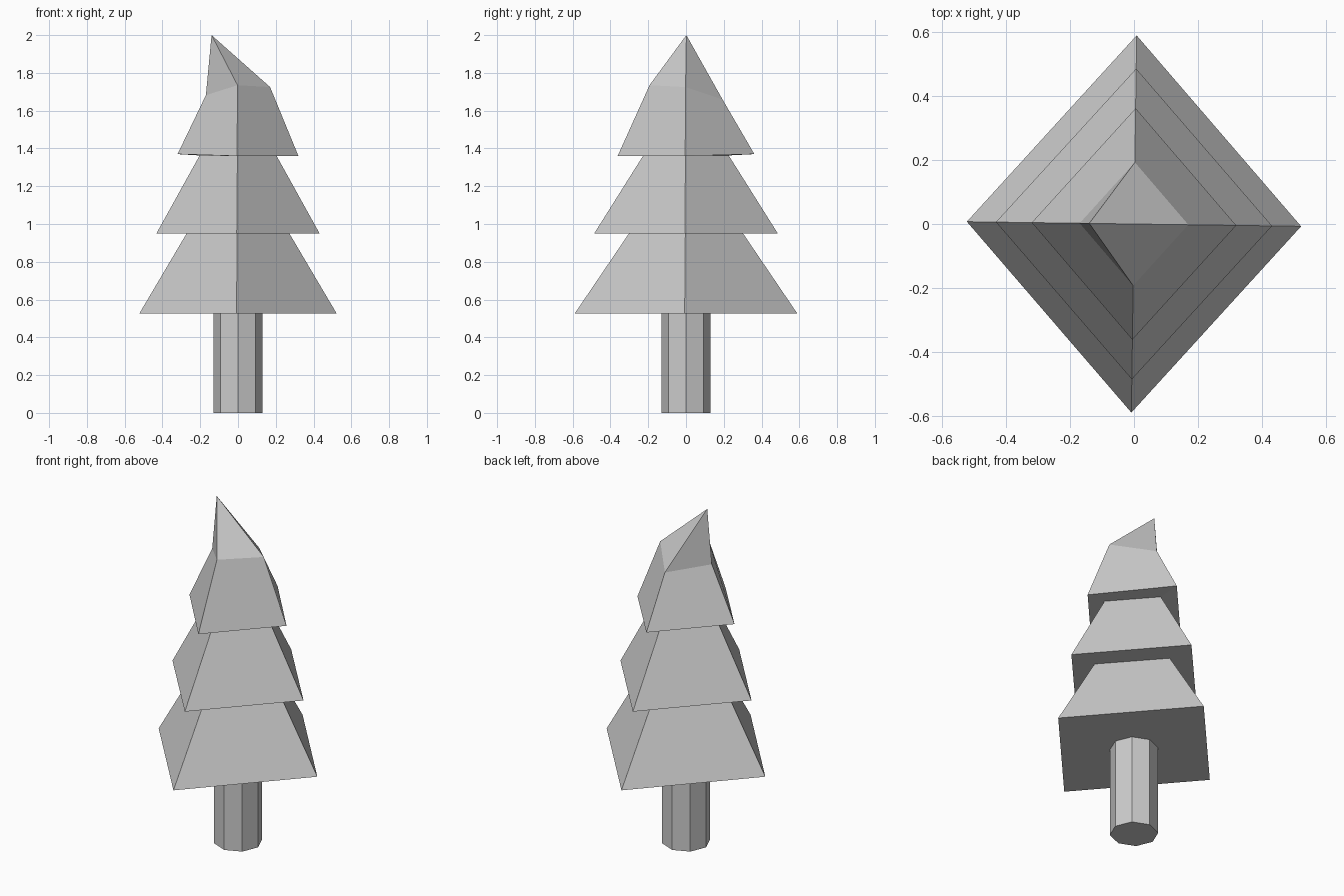
import bpy, bmesh
from math import radians, cos, sin, tau
from mathutils import Matrix

if "Cube" in bpy.data.objects:
    bpy.data.objects.remove(bpy.data.objects["Cube"])


def make_object(name, bm):
    bmesh.ops.recalc_face_normals(bm, faces=bm.faces[:])
    mesh = bpy.data.meshes.new(name)
    bm.to_mesh(mesh)
    bm.free()
    obj = bpy.data.objects.new(name, mesh)
    bpy.context.collection.objects.link(obj)
    return obj


def bridge(bm, lower, upper):
    n = len(lower)
    for i in range(n):
        j = (i + 1) % n
        bm.faces.new((lower[i], lower[j], upper[j], upper[i]))


# Trunk: eight-sided post
bm = bmesh.new()
rings = [[bm.verts.new((0.13 * cos(tau * i / 8), 0.13 * sin(tau * i / 8), z))
          for i in range(8)] for z in (0, 0.525)]
bridge(bm, *rings)
bm.faces.new(rings[0])
bm.faces.new(rings[1])
make_object("trunk", bm)

# Foliage: stepped diamond tiers as (half width x, half depth y, height)
profile = [(0.523, 0.59, 0.525), (0.272, 0.302, 0.95),
           (0.432, 0.486, 0.95), (0.203, 0.226, 1.363),
           (0.32, 0.362, 1.363), (0.17, 0.193, 1.70)]
# Uneven corner heights on the top tier, order: right, back, left, front
offsets = {4: (-0.003, 0.007, 0.007, -0.003),
           5: (0.025, -0.04, -0.018, 0.035)}

bm = bmesh.new()
loops = []
for k, (rx, ry, z) in enumerate(profile):
    dz = offsets.get(k, (0, 0, 0, 0))
    corners = [(rx, 0), (0, ry), (-rx, 0), (0, -ry)]
    loops.append([bm.verts.new((x, y, z + d)) for (x, y), d in zip(corners, dz)])
for lower, upper in zip(loops, loops[1:]):
    bridge(bm, lower, upper)
bm.faces.new(loops[0])

# Leaning tip
tip = bm.verts.new((-0.14, 0, 2.0))
for i in range(4):
    bm.faces.new((loops[-1][i], loops[-1][(i + 1) % 4], tip))
bmesh.ops.rotate(bm, verts=bm.verts[:], cent=(0, 0, 0),
                 matrix=Matrix.Rotation(radians(-0.8), 3, 'Z'))
make_object("foliage", bm)
